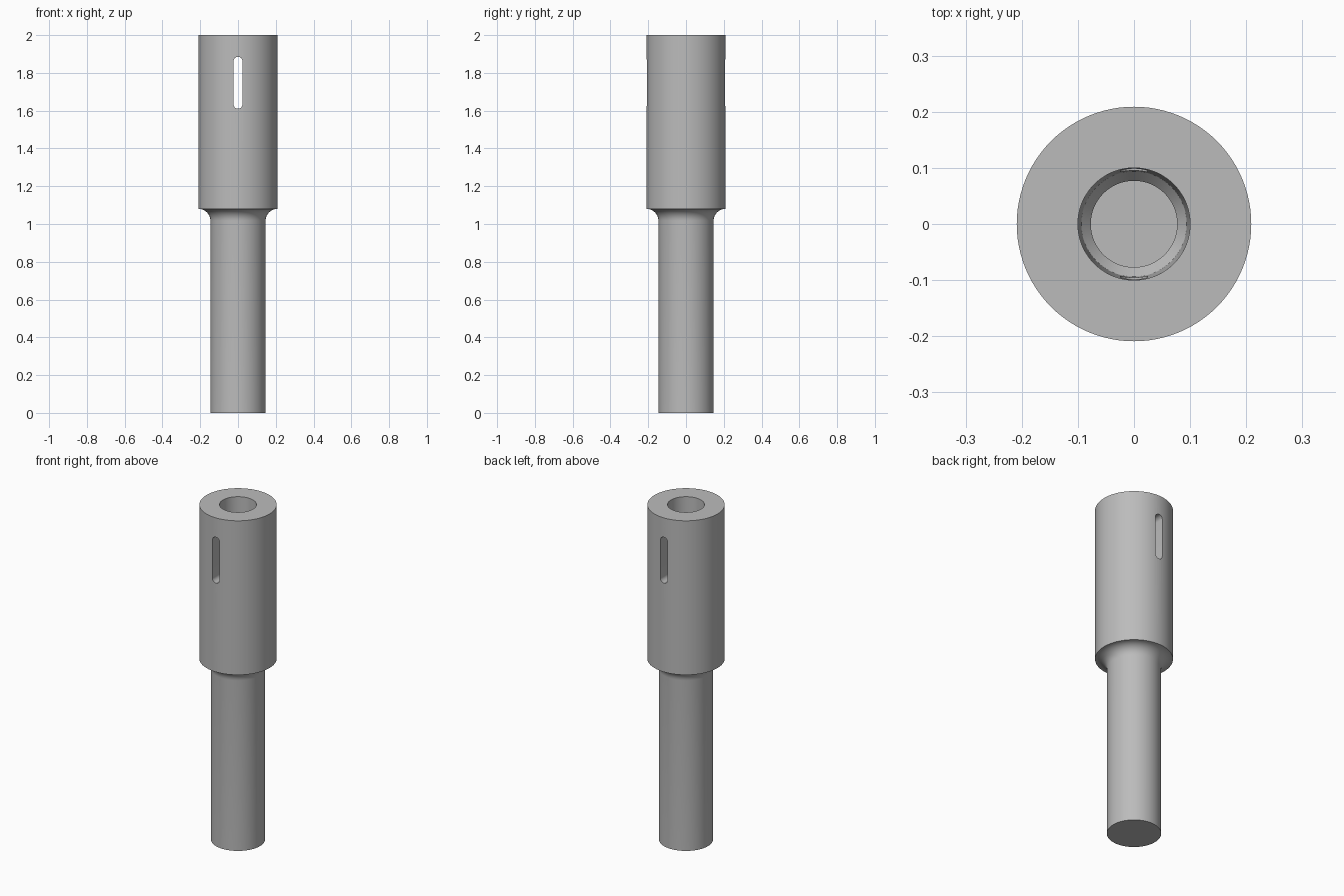
import bpy
import bmesh
from math import sin, cos, pi, radians

default = bpy.data.objects.get("Cube")
if default:
    bpy.data.objects.remove(default, do_unlink=True)

steel = bpy.data.materials.new("plain grey steel")
steel.use_nodes = True
grey = (0.5, 0.5, 0.5, 1)
steel.diffuse_color = grey
steel.node_tree.nodes["Principled BSDF"].inputs["Base Color"].default_value = grey


def make_object(name, bm):
    bmesh.ops.recalc_face_normals(bm, faces=bm.faces)
    mesh = bpy.data.meshes.new(name)
    bm.to_mesh(mesh)
    bm.free()
    mesh.materials.append(steel)
    obj = bpy.data.objects.new(name, mesh)
    bpy.context.collection.objects.link(obj)
    return obj


def lathe(name, profile, sides=96):
    bm = bmesh.new()
    verts = [bm.verts.new((r, 0, z)) for r, z in profile]
    edges = [bm.edges.new(pair) for pair in zip(verts, verts[1:])]
    bmesh.ops.spin(bm, geom=verts + edges, axis=(0, 0, 1), cent=(0, 0, 0),
                   angle=2 * pi, steps=sides)
    bmesh.ops.remove_doubles(bm, verts=bm.verts, dist=1e-5)
    return make_object(name, bm)


# Shank, filleted shoulder, sleeve and tapered blind bore in one turned profile
shank, sleeve, shoulder = 0.146, 0.209, 1.08
fillet = sleeve - shank
steps = 10
profile = [(0, 0), (shank, 0)]
for i in range(steps + 1):
    a = pi / 2 * i / steps
    profile.append((sleeve - fillet * cos(a), shoulder - fillet + fillet * sin(a)))
profile += [(sleeve, 2), (0.1, 2), (0.094, 1.5), (0.077, 1.48), (0.077, 1.2), (0, 1.2)]
body = lathe("socket_body", profile)

# Round-ended slot running through the sleeve from front to back
half, low, high = 0.024, 1.61, 1.885
bm = bmesh.new()
outline = []
for centre, start in ((high - half, 0), (low + half, pi)):
    for i in range(13):
        a = start + pi * i / 12
        outline.append(bm.verts.new((half * cos(a), -0.3, centre + half * sin(a))))
face = bm.faces.new(outline)
extruded = bmesh.ops.extrude_face_region(bm, geom=[face])["geom"]
bmesh.ops.translate(bm, vec=(0, 0.6, 0),
                    verts=[v for v in extruded if isinstance(v, bmesh.types.BMVert)])
cutter = make_object("slot_cutter", bm)
cutter.hide_render = True

cut = body.modifiers.new("slot", 'BOOLEAN')
cut.operation = 'DIFFERENCE'
cut.solver = 'EXACT'
cut.object = cutter

# Apply the cut, drop the cutter and smooth the turned surfaces
bpy.ops.object.select_all(action='DESELECT')
body.select_set(True)
bpy.context.view_layer.objects.active = body
bpy.ops.object.modifier_apply(modifier=cut.name)
bpy.data.objects.remove(cutter, do_unlink=True)
bpy.ops.object.shade_smooth_by_angle(angle=radians(30))
